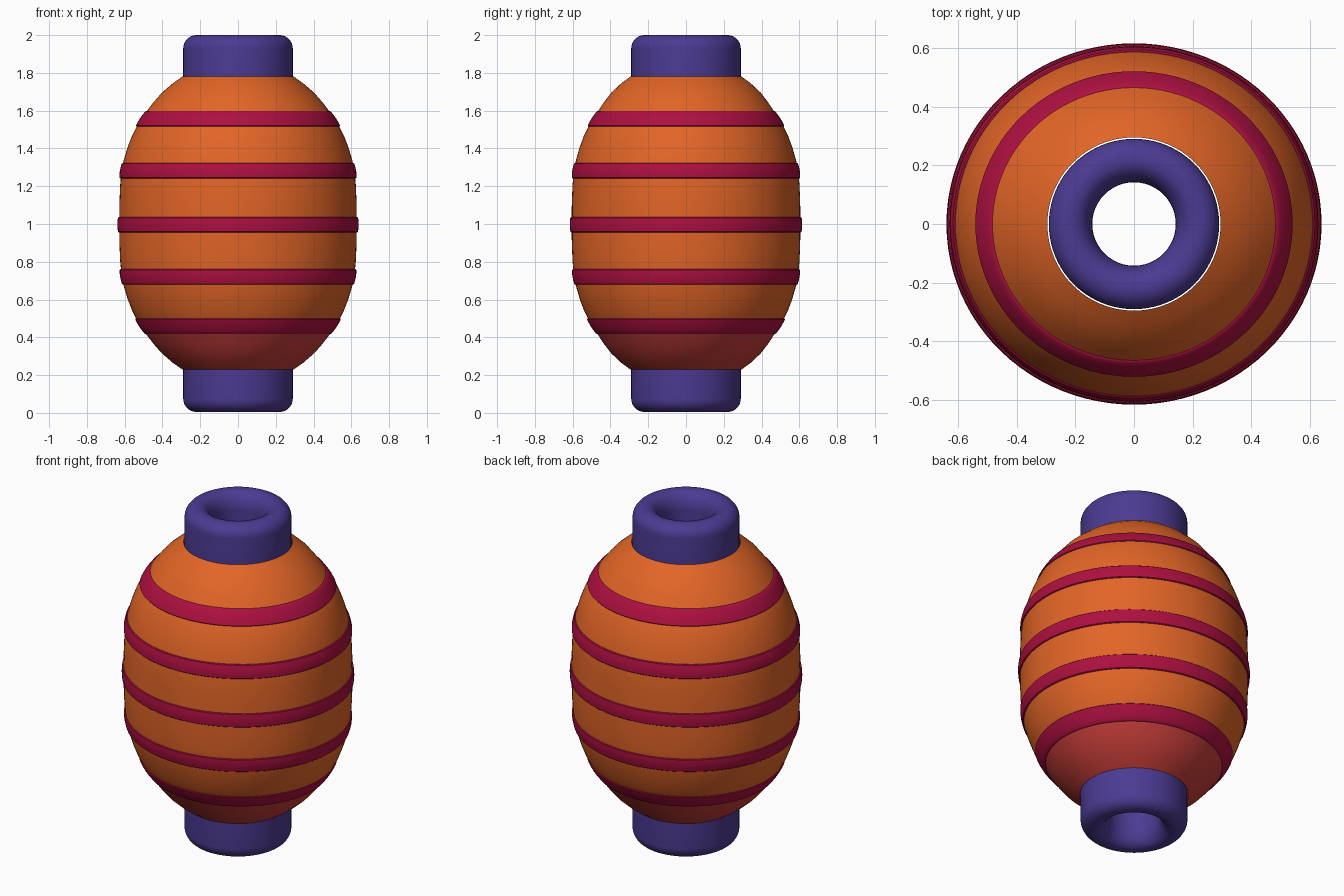
import bpy, bmesh, math

if "Cube" in bpy.data.objects:
    bpy.data.objects.remove(bpy.data.objects["Cube"])

SEG = 96
MID = 1.005          # height of the widest point of the body


def material(name, rgb):
    m = bpy.data.materials.new(name)
    m.diffuse_color = (*rgb, 1)
    m.use_nodes = True
    m.node_tree.nodes["Principled BSDF"].inputs["Base Color"].default_value = m.diffuse_color
    return m


orange = material("orange paper", (0.76, 0.130, 0.020))
red = material("warm red base", (0.56, 0.047, 0.040))
crimson = material("crimson band", (0.42, 0.005, 0.052))
purple = material("purple collar", (0.072, 0.043, 0.29))


def lathe(name, profile, mats, closed=False, squash=None, rule=None):
    """Spin (radius, z) points round z; squash(z) scales the y radius."""
    bm = bmesh.new()
    rings = []
    for r, z in profile:
        s = squash(z) if squash else 1
        rings.append([bm.verts.new((r * math.cos(2 * math.pi * i / SEG),
                                    s * r * math.sin(2 * math.pi * i / SEG), z))
                      for i in range(SEG)])
    n = len(rings)
    for k in range(n if closed else n - 1):
        a, b = rings[k], rings[(k + 1) % n]
        for i in range(SEG):
            j = (i + 1) % SEG
            f = bm.faces.new((a[i], a[j], b[j], b[i]))
            if rule:
                f.material_index = rule(f.calc_center_median().z)
    if closed:
        bmesh.ops.recalc_face_normals(bm, faces=bm.faces)
    me = bpy.data.meshes.new(name)
    bm.to_mesh(me)
    bm.free()
    for m in mats:
        me.materials.append(m)
    ob = bpy.data.objects.new(name, me)
    bpy.context.collection.objects.link(ob)
    bpy.context.view_layer.objects.active = ob
    ob.select_set(True)
    bpy.ops.object.shade_smooth_by_angle(angle=math.radians(35))
    ob.select_set(False)
    return ob


# Half profile of the body: (distance from the middle, radius)
HALF = [(0, .629), (.10, .628), (.20, .624), (.27, .617), (.33, .606), (.40, .585),
        (.46, .562), (.51, .537), (.55, .512), (.59, .485), (.64, .447),
        (.69, .403), (.74, .345), (.775, .295)]


def body_radius(z):
    d = abs(z - MID)
    for (d0, r0), (d1, r1) in zip(HALF, HALF[1:]):
        if d <= d1:
            return r0 + (r1 - r0) * (d - d0) / (d1 - d0)
    return HALF[-1][1]


def squash(z):
    # body is a little shallower than wide, round again at the collars
    d = abs(z - MID)
    return 0.963 if d < 0.6 else 0.963 + 0.037 * min(1, (d - 0.6) / 0.175)


# Paper body, red under the lowest band
profile = [(r, MID - d) for d, r in reversed(HALF)] + [(r, MID + d) for d, r in HALF[1:]]
lathe("lantern_body", profile, [orange, red], squash=squash,
      rule=lambda z: 1 if z < 0.44 else 0)

# Raised hoops
for i, zc in enumerate((0.458, 0.72, 0.996, 1.282, 1.558)):
    outer = [(body_radius(zc + t) + g, zc + t)
             for t, g in ((-.041, .002), (-.037, .007), (-.02, .009), (0, .010),
                          (.02, .009), (.037, .007), (.041, .002))]
    inner = [(body_radius(zc + t) - .012, zc + t) for t in (.04, 0, -.04)]
    lathe(f"hoop_{i + 1}", outer + inner, [crimson], closed=True, squash=squash)

# Rounded collars with an open hole, mirrored top and bottom
collar = [(.29, .26), (.29, .07)]
collar += [(.22 + .07 * math.cos(a), .07 - .07 * math.sin(a))
           for a in (math.pi / 2 * k / 8 for k in range(1, 9))]
collar += [(.215 - .073 * math.sin(a), .10 - .10 * math.cos(a))
           for a in (math.pi / 2 * k / 8 for k in range(1, 9))]
collar += [(.142, .26)]
lathe("bottom_collar", [(r, z + .005) for r, z in collar], [purple], closed=True)
lathe("top_collar", [(r, 2 - z) for r, z in collar], [purple], closed=True)
